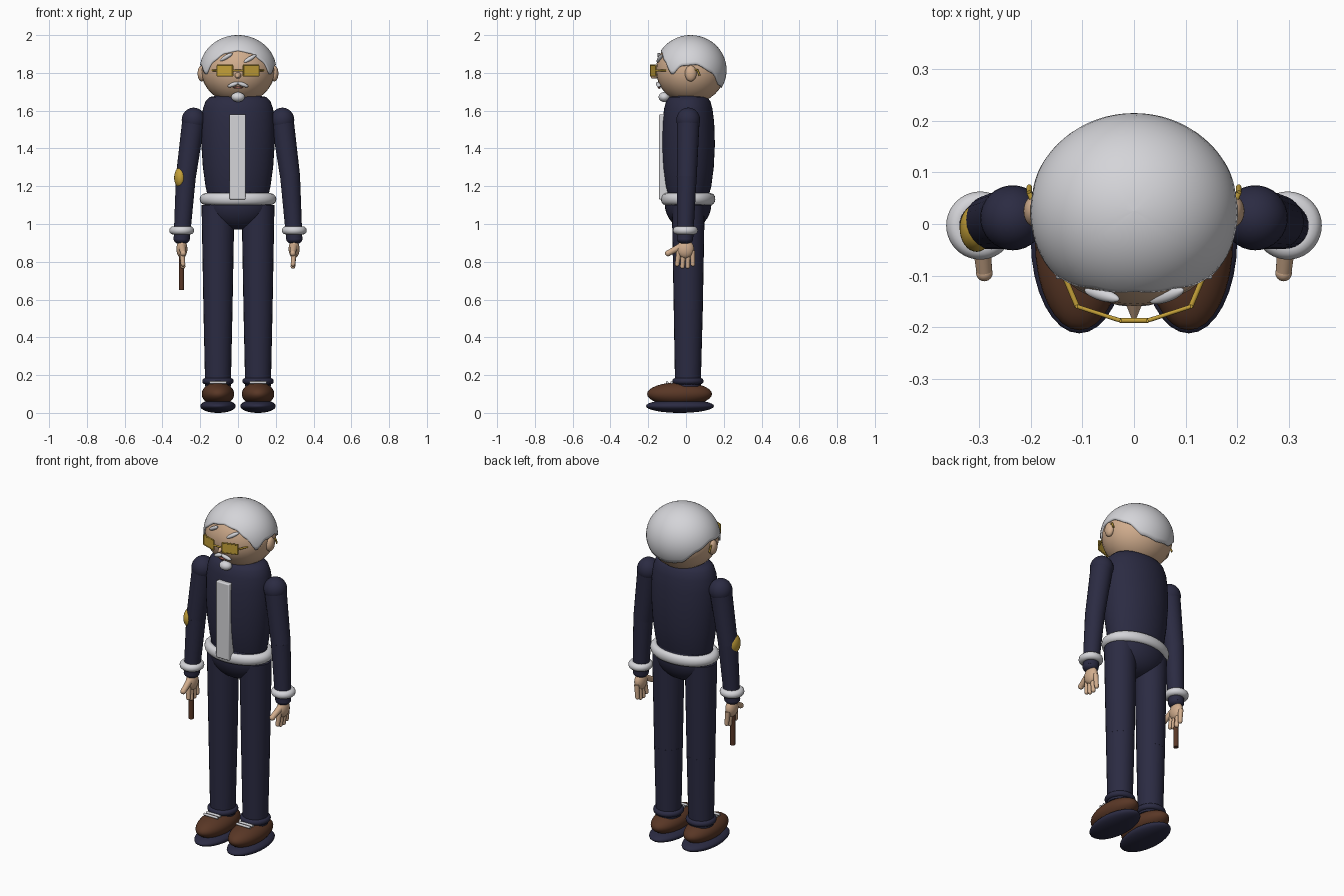
import bpy, math
from mathutils import Vector

if "Cube" in bpy.data.objects:
    bpy.data.objects.remove(bpy.data.objects["Cube"])


def material(name, rgb):
    m = bpy.data.materials.new(name)
    m.use_nodes = True
    m.diffuse_color = (*rgb, 1)
    m.node_tree.nodes["Principled BSDF"].inputs["Base Color"].default_value = (*rgb, 1)
    return m


NAVY = material("navy cloth", (0.024, 0.024, 0.055))
WHITE = material("soft white", (0.66, 0.66, 0.69))
SKIN = material("skin", (0.64, 0.42, 0.27))
BROWN = material("brown leather", (0.1, 0.038, 0.019))
GOLD = material("gold", (0.55, 0.35, 0.04))
LIP = material("lip", (0.3, 0.1, 0.08))


def finish(name, mat, angle=40):
    o = bpy.context.object
    o.name = name
    o.data.materials.append(mat)
    bpy.ops.object.shade_smooth_by_angle(angle=math.radians(angle))
    return o


def ellipsoid(name, mat, loc, radii, rot=(0, 0, 0)):
    bpy.ops.mesh.primitive_uv_sphere_add(segments=32, ring_count=16, location=loc, rotation=rot)
    bpy.context.object.scale = radii
    return finish(name, mat)


def rod(name, mat, a, b, r1, r2=None):
    """Tapered rod from point a to point b."""
    a, b = Vector(a), Vector(b)
    bpy.ops.mesh.primitive_cone_add(vertices=24, radius1=r1, radius2=r1 if r2 is None else r2,
                                    depth=(b - a).length, location=(a + b) / 2)
    bpy.context.object.rotation_euler = (b - a).to_track_quat('Z', 'Y').to_euler()
    return finish(name, mat)


def ring(name, mat, loc, major, minor, scale=(1, 1, 1)):
    bpy.ops.mesh.primitive_torus_add(location=loc, major_radius=major, minor_radius=minor,
                                     major_segments=40, minor_segments=12)
    bpy.context.object.scale = scale
    return finish(name, mat)


def box(name, mat, loc, size, rot=(0, 0, 0), bevel=0.0):
    bpy.ops.mesh.primitive_cube_add(size=1, location=loc, rotation=rot)
    o = bpy.context.object
    o.scale = size
    bpy.ops.object.transform_apply(location=False, rotation=False, scale=True)
    if bevel:
        mod = o.modifiers.new("soft edges", 'BEVEL')
        mod.width, mod.segments = bevel, 3
    return finish(name, mat)


def mesh(name, mat, verts, faces):
    me = bpy.data.meshes.new(name)
    me.from_pydata(verts, [], faces)
    o = bpy.data.objects.new(name, me)
    bpy.context.collection.objects.link(o)
    bpy.ops.object.select_all(action='DESELECT')
    o.select_set(True)
    bpy.context.view_layer.objects.active = o
    return finish(name, mat, 60)


def grid_faces(rows, n):
    return [(r * n + i, r * n + (i + 1) % n, (r + 1) * n + (i + 1) % n, (r + 1) * n + i)
            for r in range(rows - 1) for i in range(n)]


# Torso: lofted ovals (z, half width, half depth)
profile = [(1.12, .155, .10), (1.2, .172, .122), (1.3, .186, .135), (1.42, .194, .141),
           (1.54, .194, .137), (1.61, .186, .128), (1.65, .172, .117), (1.672, .15, .1), (1.68, .11, .07)]
N = 40
verts = [(rx * math.cos(i * math.tau / N), .012 + ry * math.sin(i * math.tau / N), z)
         for z, rx, ry in profile for i in range(N)]
top = (len(profile) - 1) * N
caps = [tuple(reversed(range(N))), tuple(range(top, top + N))]
mesh("torso", NAVY, verts, grid_faces(len(profile), N) + caps)
box("front_placket", WHITE, (-.002, -.118, 1.355), (.086, .05, .45), bevel=.006)
ring("belt", WHITE, (0, .011, 1.132), .172, .031, (1, .71, 1))
ellipsoid("hips", NAVY, (0, .011, 1.11), (.178, .124, .14))

# Head
HC = Vector((0, .025, 1.815))
ellipsoid("head", SKIN, HC, (.195, .184, .178))

# Hair: dome whose lower edge follows a hairline (degrees from front, height)
hairline = [(0, 1.92), (25, 1.905), (43, 1.86), (58, 1.79), (74, 1.838), (100, 1.845),
            (127, 1.80), (150, 1.735), (180, 1.72)]


def hair_edge(deg):
    for (a, za), (b, zb) in zip(hairline, hairline[1:]):
        if deg <= b:
            t = (deg - a) / (b - a)
            return za + (zb - za) * (t * .5 + t * t * (3 - 2 * t) * .5)
    return hairline[-1][1]


M, ROWS = 96, 18
verts = []
for r in range(ROWS):
    for i in range(M):
        deg = i * 360 / M
        a = math.radians(deg)
        edge = math.acos((hair_edge(min(deg, 360 - deg)) - HC.z) / .185)
        p = edge * (r + .02) / (ROWS - .98)
        verts.append((.203 * math.sin(p) * math.sin(a), HC.y - .19 * math.sin(p) * math.cos(a),
                      HC.z + .185 * math.cos(p)))
faces = [tuple(reversed(f)) for f in grid_faces(ROWS, M)] + [tuple(reversed(range(M)))]
faces = [tuple(reversed(f)) for f in faces]
hair = mesh("hair", WHITE, verts, faces)
bpy.ops.object.mode_set(mode='EDIT')
bpy.ops.mesh.select_all(action='SELECT')
bpy.ops.mesh.normals_make_consistent(inside=False)
bpy.ops.object.mode_set(mode='OBJECT')
shell = hair.modifiers.new("thickness", 'SOLIDIFY')
shell.thickness, shell.offset = .014, -1

# Face details
ellipsoid("right_eyebrow", WHITE, (-.062, -.137, 1.884), (.04, .012, .011), (0, math.radians(-30), math.radians(-16)))
ellipsoid("left_eyebrow", WHITE, (.064, -.139, 1.876), (.04, .012, .011), (0, math.radians(-30), math.radians(20)))
rod("nose", SKIN, (0, -.14, 1.79), (0, -.185, 1.775), .022, .004)
ellipsoid("mouth", LIP, (0, -.142, 1.722), (.026, .008, .006))
ellipsoid("goatee", WHITE, (0, -.115, 1.672), (.036, .03, .026))

# Spectacles bridge
G = 1.812
rod("spectacle_bridge", GOLD, (-.027, -.187, G), (.027, -.187, G), .005)

for side, s in (("right", -1), ("left", 1)):
    ellipsoid(side + "_ear", SKIN, (s * .192, .025, 1.797), (.022, .031, .042))
    ellipsoid(side + "_moustache", WHITE, (s * .026, -.146, 1.738), (.031, .012, .011),
              (0, s * math.radians(20), s * math.radians(10)))

    # Spectacles: lens, rim and arm
    inner, outer = Vector((s * .027, -.187, G)), Vector((s * .11, -.16, G))
    turn = math.atan2(outer.y - inner.y, outer.x - inner.x)
    box(side + "_lens", GOLD, (inner + outer) / 2, (.08, .005, .054), (0, 0, turn))
    up = Vector((0, 0, .028))
    for part, a, b in (("top", inner + up, outer + up), ("bottom", inner - up, outer - up),
                       ("inner", inner - up, inner + up), ("outer", outer - up, outer + up)):
        rod(f"{side}_rim_{part}", GOLD, a, b, .004)
    tip = Vector((s * .203, .06, G + .004))
    rod(side + "_spectacle_arm", GOLD, outer, tip, .005)
    rod(side + "_spectacle_hook", GOLD, tip, tip + Vector((0, .012, -.03)), .005)

    # Arm
    shoulder, elbow, wrist = (s * .235, .012, 1.55), (s * .276, .004, 1.25), (s * .298, -.005, .92)
    ellipsoid(side + "_shoulder", NAVY, shoulder, (.063, .063, .066))
    rod(side + "_upper_arm", NAVY, elbow, shoulder, .053, .06)
    ellipsoid(side + "_elbow", NAVY, elbow, (.053, .053, .053))
    rod(side + "_forearm", NAVY, wrist, elbow, .043, .053)
    ellipsoid(side + "_sleeve_end", NAVY, wrist, (.043, .043, .028))
    ring(side + "_cuff", WHITE, (s * .298, -.003, .966), .044, .022)

    # Hand
    ellipsoid(side + "_palm", SKIN, (s * .297, -.003, .868), (.029, .045, .05))
    for i in range(4):
        y = -.037 + i * .024
        end = Vector((s * .291, y * 1.15 - .004, .775 + (.012 if i in (0, 3) else 0)))
        rod(f"{side}_finger_{i + 1}", SKIN, (s * .297, y, .86), end, .014, .012)
        ellipsoid(f"{side}_fingertip_{i + 1}", SKIN, end, (.012, .012, .012))
    thumb = Vector((s * .29, -.095, .845))
    rod(side + "_thumb", SKIN, (s * .297, -.02, .885), thumb, .019, .015)
    ellipsoid(side + "_thumb_tip", SKIN, thumb, (.016, .016, .016))

    # Leg
    hip, knee, ankle = (s * .106, .012, 1.1), (s * .106, .012, .55), (s * .106, .01, .14)
    rod(side + "_thigh", NAVY, knee, hip, .077, .087)
    rod(side + "_shin", NAVY, ankle, knee, .068, .077)
    ring(side + "_trouser_hem", NAVY, (s * .106, .01, .168), .066, .017)

    # Shoe
    ellipsoid(side + "_shoe", BROWN, (s * .106, -.034, .1), (.086, .172, .062))
    ellipsoid(side + "_sole", NAVY, (s * .106, -.032, .036), (.094, .18, .036))
    for i in range(2):
        y = -.1 + i * .025
        rod(f"{side}_lace_{i + 1}", WHITE, (s * .106 - .045, y, .161), (s * .106 + .045, y, .161), .007)

# Elbow patch and baton on the right arm
ellipsoid("elbow_patch", GOLD, (-.305, -.008, 1.245), (.033, .046, .056))
rod("baton", BROWN, (-.299, -.008, .65), (-.299, -.008, .86), .014)
